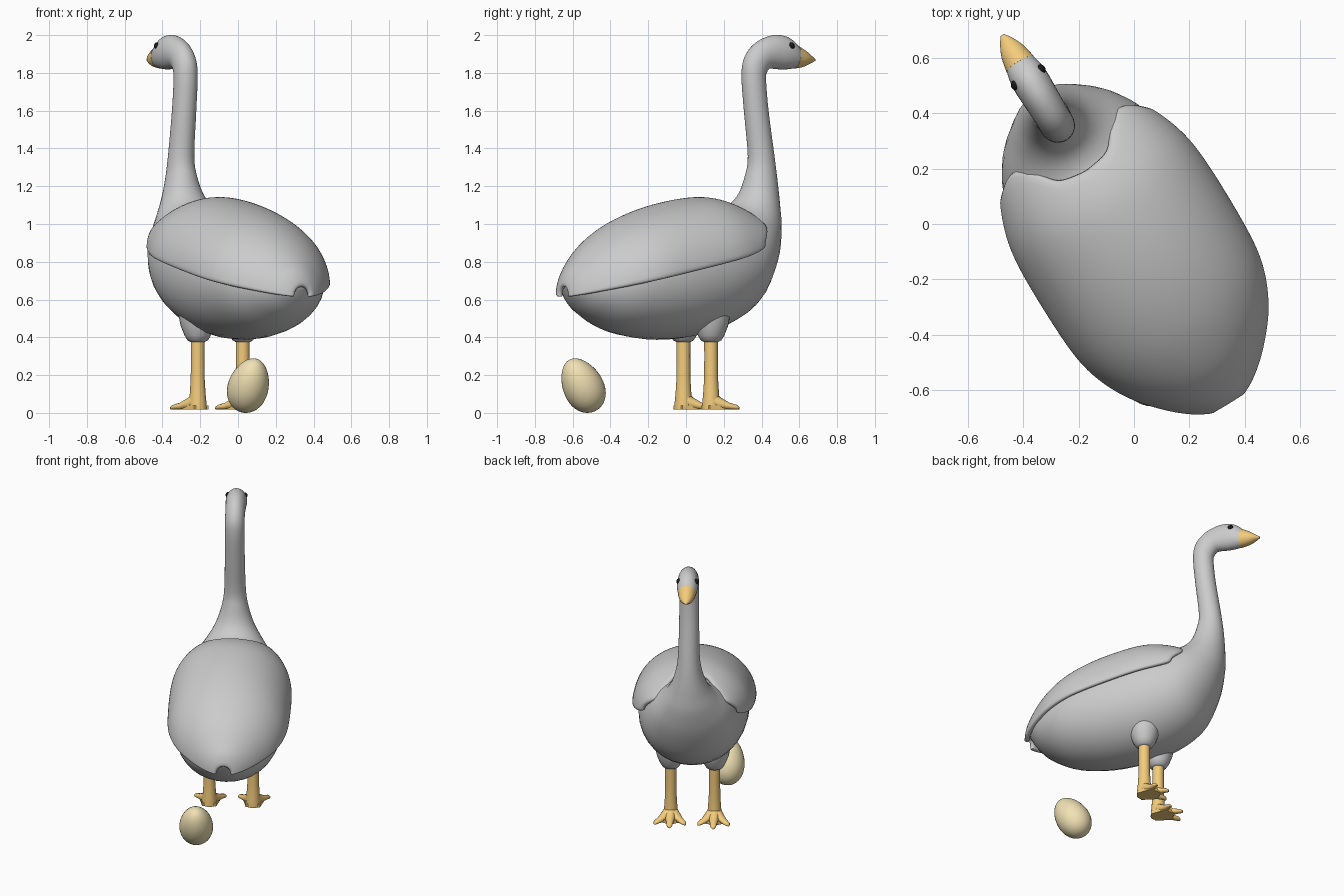
import bpy, bmesh, math
from mathutils import Vector, Matrix

if "Cube" in bpy.data.objects:
    bpy.data.objects.remove(bpy.data.objects["Cube"])

# The bird faces local +Y, is turned and shifted slightly sideways
TURN = Matrix.Rotation(math.radians(31.5), 4, 'Z') @ Matrix.Translation((-0.049, 0, 0))


def material(name, rgb):
    m = bpy.data.materials.new(name)
    m.diffuse_color = (*rgb, 1)
    m.use_nodes = True
    m.node_tree.nodes["Principled BSDF"].inputs["Base Color"].default_value = m.diffuse_color
    return m


ORANGE = material("orange", (0.9, 0.6, 0.2))
BLACK = material("black", (0.01, 0.01, 0.01))
CREAM = material("cream", (0.88, 0.76, 0.46))


def finish(bm, name, mat=None, matrix=TURN, angle=60):
    bmesh.ops.remove_doubles(bm, verts=bm.verts, dist=1e-5)
    bmesh.ops.recalc_face_normals(bm, faces=bm.faces)
    top = max(bm.faces, key=lambda f: f.calc_center_median().z)
    if top.normal.z < 0:
        bmesh.ops.reverse_faces(bm, faces=bm.faces)
    bm.transform(matrix)
    me = bpy.data.meshes.new(name)
    bm.to_mesh(me)
    bm.free()
    ob = bpy.data.objects.new(name, me)
    bpy.context.collection.objects.link(ob)
    if mat:
        me.materials.append(mat)
    bpy.ops.object.select_all(action='DESELECT')
    bpy.context.view_layer.objects.active = ob
    ob.select_set(True)
    bpy.ops.object.shade_smooth_by_angle(angle=math.radians(angle))
    return ob


def loft(bm, rings, closed=True, caps=True):
    rows = [[bm.verts.new(p) for p in r] for r in rings]
    n = len(rows[0])
    for a, b in zip(rows, rows[1:]):
        for i in range(n if closed else n - 1):
            j = (i + 1) % n
            bm.faces.new((a[i], a[j], b[j], b[i]))
    if caps:
        bm.faces.new(rows[0])
        bm.faces.new(rows[-1])


def smooth(rows, steps):
    """Catmull-Rom through rows of numbers."""
    out = []
    for i in range(len(rows) - 1):
        q = [rows[max(0, min(len(rows) - 1, i + k))] for k in (-1, 0, 1, 2)]
        for s in range(steps):
            t = s / steps
            out.append([0.5 * (2 * b + (c - a) * t + (2 * a - 5 * b + 4 * c - d) * t * t
                               + (3 * b - a - 3 * c + d) * t ** 3) for a, b, c, d in zip(*q)])
    return out + [list(rows[-1])]


def lookup(table):
    fine = smooth(table, 8)

    def f(x):
        for (x0, y0), (x1, y1) in zip(fine, fine[1:]):
            if x <= x1:
                return y0 + (y1 - y0) * max(0, (x - x0) / (x1 - x0))
        return fine[-1][1]
    return f


def section(ty, tz, by, bz, w, n=32):
    """Ellipse spanning an upper and a lower profile point, with half width w."""
    t, b = Vector((0, ty, tz)), Vector((0, by, bz))
    return [(t + b) / 2 + (t - b) / 2 * math.cos(a) + Vector((w * math.sin(a), 0, 0))
            for a in (2 * math.pi * i / n for i in range(n))]


def turned(bm, profile, centre, n=24):
    c = Vector(centre)
    loft(bm, [[c + Vector((r * math.cos(2 * math.pi * i / n), r * math.sin(2 * math.pi * i / n), z))
               for i in range(n)] for r, z in profile])


# Body, neck and head as one loft: top y,z / bottom y,z / half width
body = [(-.71, .72, -.71, .66, .03), (-.67, .77, -.67, .59, .13), (-.58, .86, -.59, .51, .225),
        (-.40, .975, -.42, .425, .315), (-.14, 1.07, -.15, .387, .352), (.10, 1.105, .15, .425, .345),
        (.22, 1.09, .40, .55, .305), (.28, 1.09, .53, .76, .25), (.335, 1.115, .585, .95, .175),
        (.38, 1.17, .592, 1.08, .122), (.41, 1.26, .585, 1.22, .085), (.425, 1.36, .568, 1.36, .069),
        (.40, 1.6, .532, 1.6, .064), (.385, 1.78, .517, 1.76, .063), (.40, 1.88, .523, 1.8, .063),
        (.46, 1.955, .545, 1.822, .063), (.55, 1.996, .59, 1.82, .066), (.63, 1.998, .63, 1.818, .068),
        (.68, 1.978, .67, 1.82, .064), (.722, 1.942, .70, 1.824, .055)]
bm = bmesh.new()
loft(bm, [section(*s) for s in smooth(body, 4)])
finish(bm, "body_neck_head")

# Beak
beak = [(.72, 1.945, .698, 1.822, .057), (.77, 1.917, .757, 1.832, .045),
        (.81, 1.888, .805, 1.852, .024), (.832, 1.874, .832, 1.864, .006)]
bm = bmesh.new()
loft(bm, [section(*s) for s in smooth(beak, 4)])
finish(bm, "beak", ORANGE)

# Folded wings: an arched shell over the back with two front lobes
width = lookup([(-.738, .05), (-.72, .095), (-.68, .155), (-.61, .23), (-.5, .315), (-.35, .375), (-.15, .392),
                (.13, .385), (.3, .335), (.4, .275)])
crest = lookup([(-.738, .67), (-.72, .73), (-.69, .775), (-.575, .90), (-.40, 1.015), (-.17, 1.10),
                (.09, 1.143), (.26, 1.12), (.4, 1.06)])
edge = lookup([(-.738, .615), (-.47, .68), (.11, .805), (.26, .843), (.34, .875), (.4, .91)])
front = lookup([(0, .26), (.3, .28), (.47, .335), (.65, .38), (.82, .395), (.93, .38), (1, .34)])
bm = bmesh.new()
rings = []
for k in range(33):
    s = (k / 32) ** 1.4
    ring = []
    for i in range(41):
        a = math.pi * i / 40
        c = math.cos(a)
        y = -.738 + s * (front(abs(c)) + .738)
        ring.append(Vector((width(y) * c, y, edge(y) + (crest(y) - edge(y)) * math.sin(a))))
    rings.append(ring)
loft(bm, rings, closed=False, caps=False)
wings = finish(bm, "folded_wings")
mod = wings.modifiers.new("thickness", 'SOLIDIFY')
mod.thickness, mod.offset = .03, -1
mod = wings.modifiers.new("rounding", 'SUBSURF')
mod.levels = mod.render_levels = 1

for side, label in ((-1, "left"), (1, "right")):
    # Eye
    bm = bmesh.new()
    bmesh.ops.create_uvsphere(bm, u_segments=16, v_segments=10, radius=.019,
                              matrix=Matrix.Translation((side * .052, .652, 1.943)))
    finish(bm, label + "_eye", BLACK)

    # Thigh
    x, y = side * .14, .10
    bm = bmesh.new()
    turned(bm, [(.001, .37), (.035, .374), (.054, .384), (.07, .41), (.09, .46), (.105, .535),
                (.1, .6), (.06, .66), (.001, .68)], (x, y, 0))
    finish(bm, label + "_thigh")

    # Leg
    bm = bmesh.new()
    turned(bm, [(.037, .42), (.036, .3), (.037, .18), (.042, .1), (.047, .05), (.048, .018)], (x, y, 0))
    # Three tapered toes
    for dx, dy in ((-.098, .115), (0, .165), (.098, .115)):
        d = Vector((dx, dy, 0))
        across = d.normalized().cross(Vector((0, 0, 1)))
        rings = []
        for t, w, h in ((0, .042, .13), (.3, .036, .085), (.65, .023, .054), (.92, .018, .042), (1, .008, .032)):
            c = Vector((x, y, .018)) + d * t
            rings.append([c + across * w * math.cos(a) + Vector((0, 0, (h - .018) * (.5 + .5 * math.sin(a))))
                          for a in (2 * math.pi * i / 12 for i in range(12))])
        loft(bm, rings)
    # Short web between the toes
    web = [(-.045, -.035), (.045, -.035), (.07, .08), (.04, .085), (0, .115), (-.04, .085), (-.07, .08)]
    loft(bm, [[Vector((x + a, y + b, z)) for a, b in web] for z in (.018, .04)])
    finish(bm, label + "_leg_and_foot", ORANGE)

# Leaning egg, blunt end down
bm = bmesh.new()
profile = []
for i in range(25):
    a = math.pi * i / 24
    z = -math.cos(a)
    profile.append((max(.0005, .107 * math.sin(a) * (1 - .13 * z)), .155 * z))
turned(bm, profile, (0, 0, 0), 32)
tilt = Vector((.26, -.43, .86)).to_track_quat('Z', 'Y').to_matrix().to_4x4()
low = min((tilt @ v.co).z for v in bm.verts)
finish(bm, "egg", CREAM, Matrix.Translation((.057, -.548, -low)) @ tilt)
